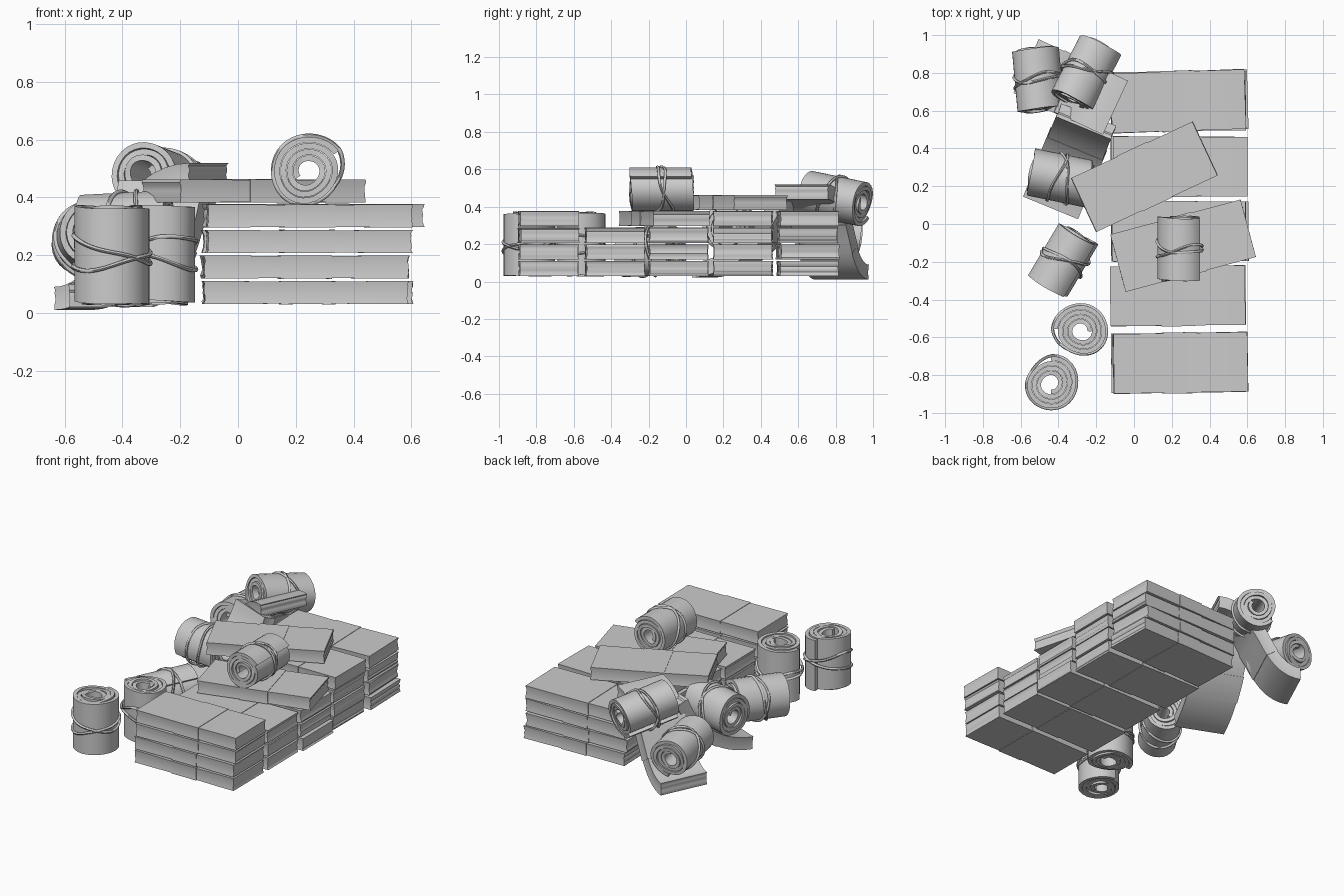
import bpy, bmesh, random
from math import sin, cos, pi, radians, exp
from mathutils import Vector, Matrix

if "Cube" in bpy.data.objects:
    bpy.data.objects.remove(bpy.data.objects["Cube"])

random.seed(4)
L, W, H = 0.71, 0.315, 0.08


def finish(bm, name, matrix, angle=35):
    bmesh.ops.recalc_face_normals(bm, faces=bm.faces[:])
    me = bpy.data.meshes.new(name)
    bm.to_mesh(me)
    bm.free()
    ob = bpy.data.objects.new(name, me)
    bpy.context.collection.objects.link(ob)
    ob.matrix_world = matrix
    bpy.ops.object.select_all(action='DESELECT')
    ob.select_set(True)
    bpy.context.view_layer.objects.active = ob
    bpy.ops.object.shade_smooth_by_angle(angle=radians(angle))
    return ob


def frame(origin, x_axis, up=(0, 0, 1)):
    x = Vector(x_axis).normalized()
    y = Vector(up).cross(x).normalized()
    z = x.cross(y)
    m = Matrix((x, y, z)).transposed().to_4x4()
    m.translation = Vector(origin)
    return m


def sliced_box(size, x_cuts, z_cuts):
    bm = bmesh.new()
    bmesh.ops.create_cube(bm, size=1, matrix=Matrix.Diagonal((*size, 1)))
    for axis, cuts in ((0, x_cuts), (2, z_cuts)):
        for i in range(1, cuts):
            co, no = Vector(), Vector()
            co[axis] = size[axis] * (i / cuts - 0.5)
            no[axis] = 1
            bmesh.ops.bisect_plane(bm, geom=bm.verts[:] + bm.edges[:] + bm.faces[:],
                                   plane_co=co, plane_no=no)
    return bm


def squeeze(x):
    return 1 - 0.07 * exp(-(x / 0.18) ** 2)


def bend(co, slope):
    # lays a flat bundle along a curve whose slope angle is slope(0..1)
    s, h = co.x + L / 2, co.z + H / 2
    px = pz = 0.0
    for i in range(24):
        a = slope((i + 0.5) / 24 * s / L)
        px += cos(a) * s / 24
        pz += sin(a) * s / 24
    a = slope(s / L)
    co.x, co.z = px - h * sin(a), pz + h * cos(a)


def bundle(name, matrix, slope=None):
    # sheaf of notes, ragged on its short ends
    bm = sliced_box((L, W, H), 20, 8)
    rag = [random.uniform(-0.003, 0.003) for _ in range(9)]
    for v in bm.verts:
        x, k = v.co.x, round((v.co.z / H + 0.5) * 8)
        v.co.z *= squeeze(x)
        if abs(x) > L / 2 - 0.001:
            v.co.x += (1 if x > 0 else -1) * (rag[k] - 0.004 * (1 - (k / 4 - 1) ** 2))
        v.co.y *= 1 - 0.02 * (1 - (k / 4 - 1) ** 2)
        if slope:
            bend(v.co, slope)
    finish(bm, name, matrix)
    # paper band round the middle
    bm = sliced_box((0.175, W + 0.008, H + 0.006), 6, 6)
    for v in bm.verts:
        v.co.z *= squeeze(v.co.x)
        v.co.y *= 1 - 0.02 * (1 - (v.co.z / (H / 2)) ** 2)
        if slope:
            bend(v.co, slope)
    finish(bm, name + "_band", matrix)


def roll(name, centre, axis, r=0.14, length=0.33, spin=0.0):
    up = (0, 0, 1) if abs(Vector(axis).normalized().z) < 0.9 else (0, 1, 0)
    # local z is the roll axis
    m = frame(centre, axis, up) @ Matrix.Rotation(pi / 2, 4, 'Y') @ Matrix.Rotation(spin, 4, 'Z')
    turns, seg = 3.5, 30
    n = int(turns * seg)
    pitch = r * 0.175
    ph = random.uniform(0, 6)

    def wob(a):
        return 1 + 0.03 * sin(2 * a + ph) + 0.018 * sin(3 * a + ph * 2)

    bm = bmesh.new()
    prev = None
    for i in range(n + 1):
        a = 2 * pi * i / seg
        rad = r - pitch * (turns - i / seg)
        end = 0.006 * sin(a * 0.7 + ph) + 0.003 * sin(a * 2.3)
        ring = [bm.verts.new((q * wob(a) * cos(a), q * wob(a) * sin(a), z))
                for q, z in ((rad, -length / 2 + end), (rad, length / 2 + end),
                             (rad - pitch * 0.92, length / 2 + end),
                             (rad - pitch * 0.92, -length / 2 + end))]
        if prev:
            for j in range(4):
                k = (j + 1) % 4
                bm.faces.new((prev[j], prev[k], ring[k], ring[j]))
        else:
            bm.faces.new(ring)
        prev = ring
    bm.faces.new(prev)
    finish(bm, name, m)
    # two crossing elastic bands hugging the outer turn
    for b, (tilt, off, phase) in enumerate(((0.045, 0.02, 0.4), (0.035, -0.015, 2.6))):
        bm = bmesh.new()
        loops = []
        for i in range(48):
            a = 2 * pi * i / 48
            step = (a / (2 * pi) - turns) % 1          # position along the outer turn
            c = (r - pitch * (1 - step) * min(1, step * 6 + 0.0) * (step > 0.02)) * wob(a) + 0.003
            z = off + tilt * sin(a + phase + ph) + 0.006 * sin(3 * a)
            loops.append([bm.verts.new(((c + 0.008 * cos(t)) * cos(a),
                                        (c + 0.008 * cos(t)) * sin(a), z + 0.008 * sin(t)))
                          for t in (k * pi / 3 for k in range(6))])
        for i in range(48):
            p, q = loops[i], loops[(i + 1) % 48]
            for j in range(6):
                bm.faces.new((p[j], p[(j + 1) % 6], q[(j + 1) % 6], q[j]))
        finish(bm, f"{name}_elastic_{b + 1}", m, 60)


def turned(x, y, z, deg):
    return Matrix.Translation((x, y, z)) @ Matrix.Rotation(radians(deg), 4, 'Z')


# five neat stacks in a row
for s, (y, count, deg) in enumerate(((-0.735, 4, 1.5), (-0.38, 3, 1.5), (-0.04, 3, 0.5),
                                     (0.305, 4, -0.5), (0.65, 4, 2.5))):
    for i in range(count):
        bundle(f"stack_{s + 1}_bundle_{i + 1}",
               turned(0.24 + random.uniform(-0.01, 0.01), y, 0.07 + 0.0885 * i,
                      deg * random.uniform(0.2, 1)))
# askew bundles on top
bundle("askew_bundle_low", turned(0.26, -0.115, 0.337, 15))
bundle("askew_bundle_high", turned(0.055, 0.25, 0.422, 25))

# bundle draped from the floor onto the rear stack
bundle("draped_bundle", frame((-0.57, 0.835, 0.01), (0.44, -0.205, 0)),
       lambda t: radians(62) * sin(pi * t))
# bent bundle curling up from the floor
bundle("bent_bundle", frame((-0.44, 0.09, 0.02), (0.38, 0.925, 0)),
       lambda t: radians(5 + 66 * t))

# note rolls
roll("roll_standing_front", (-0.44, -0.845, 0.2), (0, 0, 1), 0.143, 0.33)
roll("roll_standing_back", (-0.28, -0.565, 0.2), (0, 0, 1), 0.143, 0.33, 1.5)
roll("roll_lying_floor", (-0.37, -0.195, 0.155), (0.51, 0.86, 0.05), 0.137, 0.32, 0.8)
roll("roll_on_bent_bundle", (-0.39, 0.25, 0.28), (0.97, -0.2, 0.05), 0.138, 0.31, 2)
roll("roll_on_draped_bundle", (-0.515, 0.765, 0.255), (-0.03, 0.33, -0.04), 0.132, 0.32, 3)
roll("roll_rear_top", (-0.26, 0.8, 0.45), (0.15, 0.29, -0.06), 0.132, 0.33, 4)
roll("roll_on_top", (0.24, -0.13, 0.49), (0, 1, 0), 0.125, 0.33, 1)
